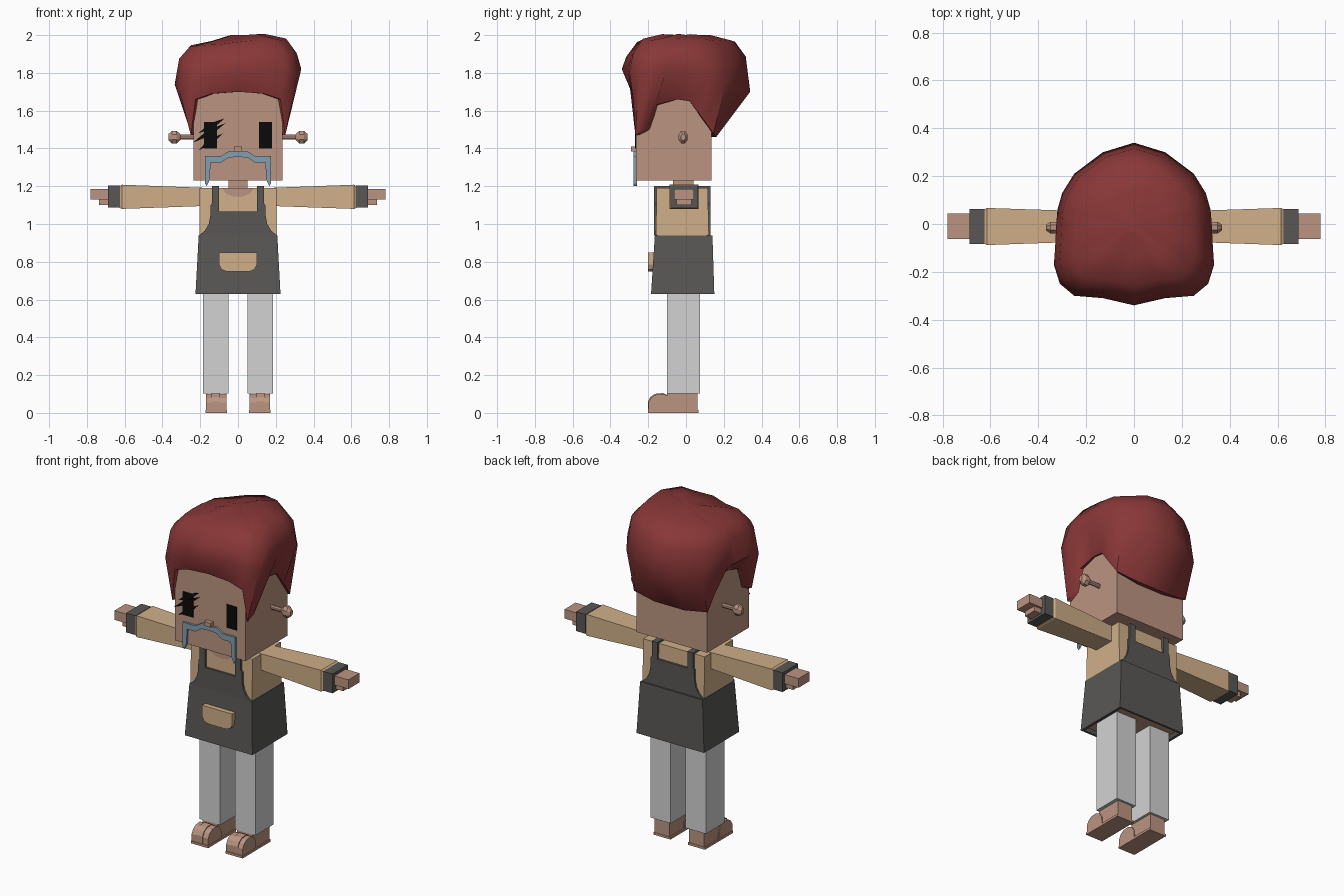
import bpy, bmesh, math, random

random.seed(4)
if "Cube" in bpy.data.objects:
    bpy.data.objects.remove(bpy.data.objects["Cube"], do_unlink=True)


def material(name, r, g, b):
    m = bpy.data.materials.new(name)
    m.use_nodes = True
    m.diffuse_color = (r, g, b, 1)
    m.node_tree.nodes["Principled BSDF"].inputs["Base Color"].default_value = (r, g, b, 1)
    return m


SKIN = material("skin", .5, .3, .22)
TAN = material("tan shirt", .63, .43, .25)
DARK = material("dark grey apron", .1, .097, .093)
RED = material("dark red hair", .25, .038, .038)
BLUE = material("blue grey moustache", .23, .35, .43)
PALE = material("pale grey trousers", .65, .65, .65)
BLACK = material("black eyes", .003, .003, .003)


def loft(name, rings, mat, smooth=None):
    """Skin a list of point rings and cap both ends."""
    bm = bmesh.new()
    loops = [[bm.verts.new(p) for p in ring] for ring in rings]
    for a, b in zip(loops, loops[1:]):
        for i in range(len(a)):
            j = (i + 1) % len(a)
            bm.faces.new((a[i], a[j], b[j], b[i]))
    bm.faces.new(loops[0])
    bm.faces.new(loops[-1])
    bmesh.ops.recalc_face_normals(bm, faces=bm.faces)
    mesh = bpy.data.meshes.new(name)
    bm.to_mesh(mesh)
    bm.free()
    ob = bpy.data.objects.new(name, mesh)
    bpy.context.collection.objects.link(ob)
    mesh.materials.append(mat)
    if smooth:
        bpy.ops.object.select_all(action='DESELECT')
        ob.select_set(True)
        bpy.context.view_layer.objects.active = ob
        bpy.ops.object.shade_smooth_by_angle(angle=math.radians(smooth))
    return ob


def rect(z, x0, x1, y0, y1):
    """Horizontal rectangle."""
    return [(x0, y0, z), (x1, y0, z), (x1, y1, z), (x0, y1, z)]


def cross(x, y0, y1, z0, z1):
    """Rectangle across the x axis."""
    return [(x, y0, z0), (x, y1, z0), (x, y1, z1), (x, y0, z1)]


def box(name, x0, x1, y0, y1, z0, z1, mat):
    return loft(name, [rect(z0, x0, x1, y0, y1), rect(z1, x0, x1, y0, y1)], mat)


def plate(name, pts, y0, y1, mat):
    """Front-facing outline given thickness along y."""
    return loft(name, [[(x, y, z) for x, z in pts] for y in (y0, y1)], mat)


def sym(half):
    """Complete an outline by mirroring it across x = 0."""
    return half + [(-p[0], *p[1:]) for p in reversed(half) if p[0] > 0]


# Head, neck and nose
box("head", -.235, .235, -.265, .135, 1.23, 1.8, SKIN)
box("neck", -.05, .05, -.07, .04, 1.17, 1.25, SKIN)
box("nose", -.022, .022, -.292, -.26, 1.385, 1.41, SKIN)

# Hair: hairline ring, widest ring, then shrinking crown rings
hairline = sym([(0, -.285, 1.7), (.14, -.285, 1.69), (.225, -.28, 1.66),
                (.25, -.268, 1.47), (.255, -.21, 1.5), (.25, -.16, 1.63),
                (.245, -.05, 1.66), (.245, .02, 1.65), (.25, .08, 1.57),
                (.245, .145, 1.48), (.1, .16, 1.46), (0, .16, 1.46)])
widest = sym([(0, -.34, 1.82), (.13, -.31, 1.8), (.25, -.3, 1.78),
              (.31, -.25, 1.74), (.335, -.17, 1.78), (.33, -.1, 1.78),
              (.325, 0, 1.78), (.32, .06, 1.78), (.3, .13, 1.76),
              (.25, .21, 1.72), (.13, .3, 1.7), (0, .34, 1.7)])
widest = [(x, y, z + .12 * x) for x, y, z in widest]


def crown(scale, height):
    return [(x * scale, y * scale, height + .06 * x + random.uniform(-.008, .008))
            for x, y, z in widest]


lip = [(x * .85, y * .85, z) for x, y, z in hairline]
top = [(x * .12, y * .12, 2) for x, y, z in widest]
loft("hair", [lip, hairline, widest, crown(.93, 1.89), crown(.76, 1.96),
              crown(.42, 1.985), top], RED, 50)

# Eyes, with slashes over the right one
for name, s in (("left", 1), ("right", -1)):
    plate(name + "_eye", [(s * x, z) for x, z in
          ((.112, 1.4), (.18, 1.4), (.18, 1.54), (.112, 1.54))], -.269, -.262, BLACK)
for i, (x0, z0, x1, z1) in enumerate(((-.21, 1.48, -.07, 1.56), (-.24, 1.43, -.065, 1.535),
                                      (-.21, 1.39, -.08, 1.48))):
    xm, zm = (x0 + x1) / 2, (z0 + z1) / 2
    plate(f"eye_slash_{i}", [(x0, z0), (xm + .01, zm - .012), (x1, z1), (xm - .01, zm + .012)],
          -.271, -.264, BLACK)

# Moustache
plate("moustache", sym([(0, 1.383), (.05, 1.385), (.09, 1.36), (.175, 1.36), (.175, 1.215),
                        (.165, 1.2), (.15, 1.235), (.145, 1.325), (.09, 1.325),
                        (.05, 1.352), (0, 1.355)]), -.277, -.26, BLUE)

# Torso with a neckline
loft("torso", [rect(.9, -.205, .205, -.16, .122), rect(1.19, -.205, .205, -.155, .115)], TAN)
neckline = [(.08 * math.cos(math.pi * i / 8), 1.189 - .045 * math.sin(math.pi * i / 8))
            for i in range(9)]
plate("neckline", neckline, -.161, -.154, SKIN)

# Apron skirt, hollow underneath with the body showing inside
skirt = loft("apron_skirt", [rect(.65, -.2, .2, -.165, .13), rect(.63, -.21, .21, -.172, .138),
                             rect(.63, -.225, .225, -.185, .15),
                             rect(.94, -.208, .208, -.165, .14)], DARK)
skirt.data.materials.append(SKIN)
for f in skirt.data.polygons:
    if f.normal.z < -.9 and abs(f.center.z - .65) < .005:
        f.material_index = 1

# Apron bibs and shoulder straps
for name, edge, y0, y1 in (("front_bib", 1.065, -.17, -.15), ("back_bib", 1.1, .11, .13)):
    plate(name, sym([(0, edge), (.1, edge), (.1, 1.2), (.137, 1.2), (.137, 1.11), (.145, 1.1),
                     (.147, 1.04), (.155, 1), (.175, .965), (.206, .94), (0, .94)]),
          y0, y1, DARK)

# Front pocket
plate("pocket", sym([(0, .85), (.1, .85), (.1, .785), (.088, .76), (.06, .748), (0, .748)]),
      -.2, -.165, TAN)

for name, s in (("left", 1), ("right", -1)):
    # Strap over the shoulder
    box(name + "_shoulder_strap", s * .1, s * .137, -.17, .13, 1.185, 1.2, DARK)

    # Ear: thin peg with a flattened knob
    profile = ((.22, .014), (.305, .014), (.31, .022), (.325, .036), (.35, .036), (.368, .018))
    loft(name + "_ear", [[(s * x, -.015 + .72 * r * math.cos(math.tau * (i + .5) / 8),
                           1.46 + r * math.sin(math.tau * (i + .5) / 8)) for i in range(8)]
                         for x, r in profile], SKIN)

    # Sleeve flaring outwards, cuff and hand
    loft(name + "_sleeve", [cross(s * .19, -.073, .053, 1.095, 1.192),
                            cross(s * .615, -.088, .067, 1.08, 1.208),
                            cross(s * .627, -.08, .06, 1.085, 1.2)], TAN)
    box(name + "_cuff", s * .625, s * .688, -.083, .063, 1.087, 1.203, DARK)
    box(name + "_hand", s * .68, s * .78, -.063, .043, 1.13, 1.185, SKIN)
    box(name + "_fingers", s * .68, s * .735, -.05, .03, 1.1, 1.135, SKIN)

    # Trouser leg
    box(name + "_leg", s * .05, s * .185, -.1, .075, .103, .7, PALE)

    # Shoe: heel block, rounded toe cap, centre strip and sole
    box(name + "_heel", s * .065, s * .165, -.1, .062, 0, .105, SKIN)
    toe = [(-.198, .012), (-.198, .055), (-.185, .08), (-.16, .096), (-.12, .1),
           (-.09, .085), (-.072, .055), (-.07, .012)]
    loft(name + "_toe_cap", [[(s * x, y, z) for y, z in toe] for x in (.06, .17)], SKIN)
    loft(name + "_toe_strip", [[(s * x, y * 1.02, z + .005) for y, z in toe]
                               for x in (.095, .14)], SKIN)
    box(name + "_sole", s * .058, s * .172, -.202, .065, 0, .014, SKIN)
